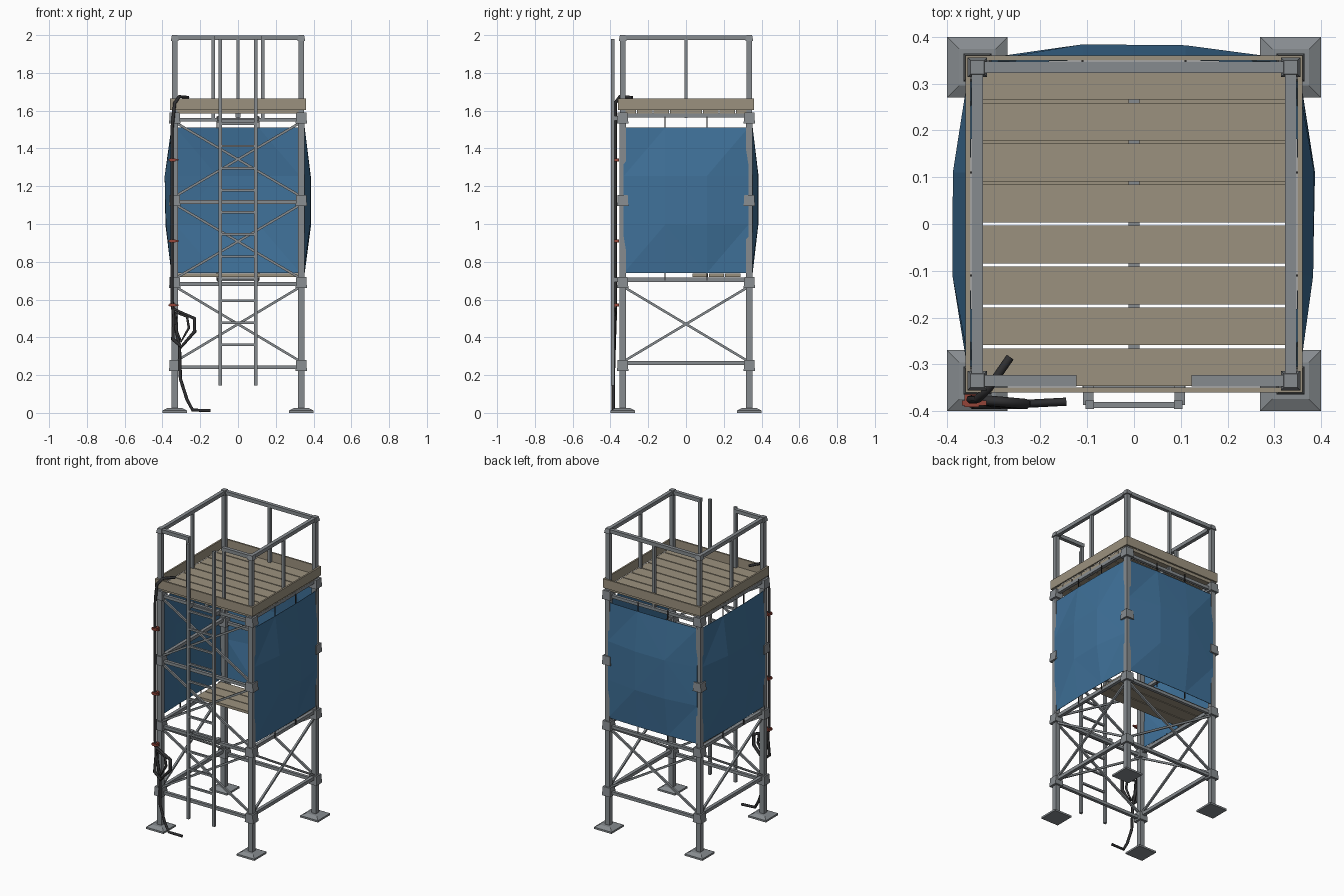
import bpy, bmesh, random
from mathutils import Vector, Matrix

cube = bpy.data.objects.get("Cube")
if cube:
    bpy.data.objects.remove(cube, do_unlink=True)
random.seed(4)


def material(name, rgb):
    m = bpy.data.materials.new(name)
    m.use_nodes = True
    m.diffuse_color = (*rgb, 1)
    bsdf = next(n for n in m.node_tree.nodes if n.type == 'BSDF_PRINCIPLED')
    bsdf.inputs["Base Color"].default_value = (*rgb, 1)
    return m


METAL = material("grey steel", (0.24, 0.26, 0.275))
WOOD = material("weathered wood", (0.33, 0.285, 0.21))
TARP = material("blue tarp", (0.05, 0.165, 0.32))
RUBBER = material("black rubber", (0.03, 0.03, 0.032))
RED = material("red clamp", (0.3, 0.06, 0.04))


def block(bm, center, size, taper=1.0):
    """Box whose top can be narrower than its base."""
    verts = bmesh.ops.create_cube(bm, size=1)["verts"]
    for v in verts:
        k = taper if v.co.z > 0 else 1
        v.co = Vector((v.co.x * size[0] * k, v.co.y * size[1] * k, v.co.z * size[2])) + Vector(center)


def beam(bm, a, b, w, d=None):
    """Square bar between two points."""
    a, b = Vector(a), Vector(b)
    z = (b - a).normalized()
    ref = Vector((0, 0, 1)) if abs(z.z) < 0.95 else Vector((0, 1, 0))
    x = ref.cross(z).normalized()
    rot = Matrix((x, z.cross(x), z)).transposed().to_4x4()
    size = Matrix.Diagonal((w, d or w, (b - a).length, 1))
    bmesh.ops.create_cube(bm, size=1, matrix=Matrix.Translation((a + b) / 2) @ rot @ size)


def finish(name, bm, mat):
    mesh = bpy.data.meshes.new(name)
    bm.to_mesh(mesh)
    bm.free()
    mesh.materials.append(mat)
    ob = bpy.data.objects.new(name, mesh)
    bpy.context.collection.objects.link(ob)
    return ob


P = 0.335                       # post offset
LEVELS = (0.25, 0.69, 1.125, 1.56)
CORNERS = [(sx * P, sy * P) for sx in (-1, 1) for sy in (-1, 1)]

# Corner posts, caps, feet and joint blocks
posts, feet, joints = bmesh.new(), bmesh.new(), bmesh.new()
for x, y in CORNERS:
    block(posts, (x, y, 0.79), (0.033, 0.033, 1.55))
    block(posts, (x, y, 1.77), (0.027, 0.027, 0.42))
    block(posts, (x, y, 1.985), (0.042, 0.042, 0.03), 0.7)
    block(feet, (x, y, 0.006), (0.13, 0.13, 0.012))
    block(feet, (x, y, 0.019), (0.13, 0.13, 0.014), 0.6)
    for z in LEVELS:
        block(joints, (x, y, z), (0.06, 0.06, 0.058), 0.88)
finish("corner_posts", posts, METAL)
finish("base_plates", feet, METAL)
finish("joint_blocks", joints, METAL)

# Horizontal beams: front and back slightly lower than the sides
beams = bmesh.new()
for z in LEVELS:
    for s in (-1, 1):
        beam(beams, (-P, s * P, z - 0.008), (P, s * P, z - 0.008), 0.02)
        beam(beams, (s * P, -P, z + 0.015), (s * P, P, z + 0.015), 0.022)
beam(beams, (0, -P, 1.575), (0, P, 1.575), 0.024, 0.02)
finish("frame_beams", beams, METAL)

# Cross braces: every bay on the front, the bottom bay elsewhere
braces = bmesh.new()
for bay, (lo, hi) in enumerate(zip(LEVELS, LEVELS[1:])):
    lo, hi = lo + 0.02, hi - 0.02
    for s in (-1, 1):
        beam(braces, (-s * P, -P, lo), (s * P, -P, hi), 0.013)
        if bay == 0:
            beam(braces, (-s * P, P, lo), (s * P, P, hi), 0.013)
            for side in (-P, P):
                beam(braces, (side, -s * P, lo), (side, s * P, hi), 0.013)
finish("cross_braces", braces, METAL)

# Deck planks, partial lower floor and toe boards
deck, floor, toe = bmesh.new(), bmesh.new(), bmesh.new()
for i in range(8):
    block(deck, (0, (i - 3.5) * 0.0875, 1.596), (0.69, 0.081, 0.02))
for i in range(3):
    block(floor, (0, 0.075 + i * 0.0865, 0.729), (0.66, 0.081, 0.018))
for s in (-1, 1):
    block(toe, (0, s * 0.355, 1.634), (0.72, 0.011, 0.06))
    block(toe, (s * 0.355, 0, 1.634), (0.011, 0.70, 0.06))
finish("deck_planks", deck, WOOD)
finish("lower_floor_planks", floor, WOOD)
finish("toe_boards", toe, WOOD)

# Guard rail with an opening at the ladder
rail = bmesh.new()
RZ = 1.985
beam(rail, (-P, P, RZ), (P, P, RZ), 0.024)
beam(rail, (0, P, 1.56), (0, P, RZ), 0.018)
for s in (-1, 1):
    beam(rail, (s * P, -P, RZ), (s * P, P, RZ), 0.024)
    beam(rail, (s * P, 0, 1.56), (s * P, 0, RZ), 0.018)
    beam(rail, (s * P, -P, RZ), (s * 0.123, -P, RZ), 0.024)
    beam(rail, (s * 0.132, -P, 1.56), (s * 0.132, -P, RZ), 0.018)
finish("guard_rail", rail, METAL)

# Ladder with stand-off brackets
ladder = bmesh.new()
LY = -0.387
for s in (-1, 1):
    beam(ladder, (s * 0.095, LY, 0.145), (s * 0.095, LY, 1.98), 0.018)
    for z in (0.705, 1.56):
        beam(ladder, (s * 0.098, LY, z), (s * 0.098, -P, z), 0.022, 0.026)
for z in (0.705, 1.545):
    beam(ladder, (-0.11, -0.345, z), (0.11, -0.345, z), 0.016)
for i in range(11):
    z = 0.36 + i * 0.117
    beam(ladder, (-0.095, LY, z), (0.095, LY, z), 0.013)
finish("ladder", ladder, METAL)


# Bulging tarps on the left, right and back, tied at top and bottom
def tarp(name, turn):
    bm = bmesh.new()
    ties = bmesh.new()
    grid = []
    for r in range(4):
        row = []
        for c in range(4):
            inner = 0 < r < 3 and 0 < c < 3
            edge = r in (1, 2) or c in (1, 2)
            out = 0.347 + (random.uniform(0.034, 0.042) if inner else 0.006 if edge else 0)
            row.append(bm.verts.new(turn @ Vector(((c - 1.5) * 0.22, out, 0.74 + r * 0.2567))))
        grid.append(row)
    for r in range(3):
        for c in range(3):
            a, b, d, e = grid[r][c], grid[r][c + 1], grid[r + 1][c + 1], grid[r + 1][c]
            if (r + c) % 2:
                bm.faces.new((a, b, d)), bm.faces.new((a, d, e))
            else:
                bm.faces.new((a, b, e)), bm.faces.new((b, d, e))
    bmesh.ops.recalc_face_normals(bm, faces=bm.faces)
    ob = finish(name, bm, TARP)
    mod = ob.modifiers.new("thickness", 'SOLIDIFY')
    mod.thickness = 0.003
    for c in range(4):
        x = (c - 1.5) * 0.22
        for lo, hi in ((0.70, 0.745), (1.505, 1.57)):
            beam(ties, turn @ Vector((x, 0.349, lo)), turn @ Vector((x, 0.349, hi)), 0.005)
    finish(name + "_ties", ties, RUBBER)


for name, angle in (("back_tarp", 0), ("right_tarp", 90), ("left_tarp", -90)):
    tarp(name, Matrix.Rotation(angle * 3.14159265 / 180, 3, 'Z'))


# Hose down the right front post, with a hanging loop and a loose end
def hose(name, points, radius, closed=False):
    cu = bpy.data.curves.new(name, 'CURVE')
    cu.dimensions = '3D'
    cu.bevel_depth, cu.bevel_resolution, cu.use_fill_caps = radius, 1, True
    sp = cu.splines.new('POLY')
    sp.points.add(len(points) - 1)
    for p, co in zip(sp.points, points):
        p.co = (*co, 1)
    sp.use_cyclic_u = closed
    cu.materials.append(RUBBER)
    ob = bpy.data.objects.new(name, cu)
    bpy.context.collection.objects.link(ob)


HY = -0.375
hose("hose", [(-0.265, -0.285, 1.67), (-0.31, -0.35, 1.675), (-0.335, HY, 1.64),
              (-0.35, HY, 1.5), (-0.35, HY, 0.6), (-0.34, HY, 0.5), (-0.31, -0.38, 0.36),
              (-0.305, -0.385, 0.18), (-0.27, -0.385, 0.07), (-0.24, -0.385, 0.015),
              (-0.145, -0.38, 0.012)], 0.009)
hose("hose_loop", [(-0.34, HY, 0.55), (-0.23, -0.385, 0.5), (-0.23, -0.385, 0.43),
                   (-0.3, -0.385, 0.35), (-0.345, -0.385, 0.39)], 0.011, True)
hose("hose_inner_loop", [(-0.33, -0.38, 0.53), (-0.27, -0.385, 0.51), (-0.26, -0.385, 0.45),
                         (-0.3, -0.385, 0.38), (-0.325, -0.38, 0.43)], 0.008, True)

# Red hose clamps
clamps = bmesh.new()
for z in (1.34, 0.91, 0.57):
    block(clamps, (-0.347, -0.373, z), (0.03, 0.036, 0.016))
    beam(clamps, (-0.368, -0.383, z), (-0.315, -0.383, z), 0.01)
finish("hose_clamps", clamps, RED)
